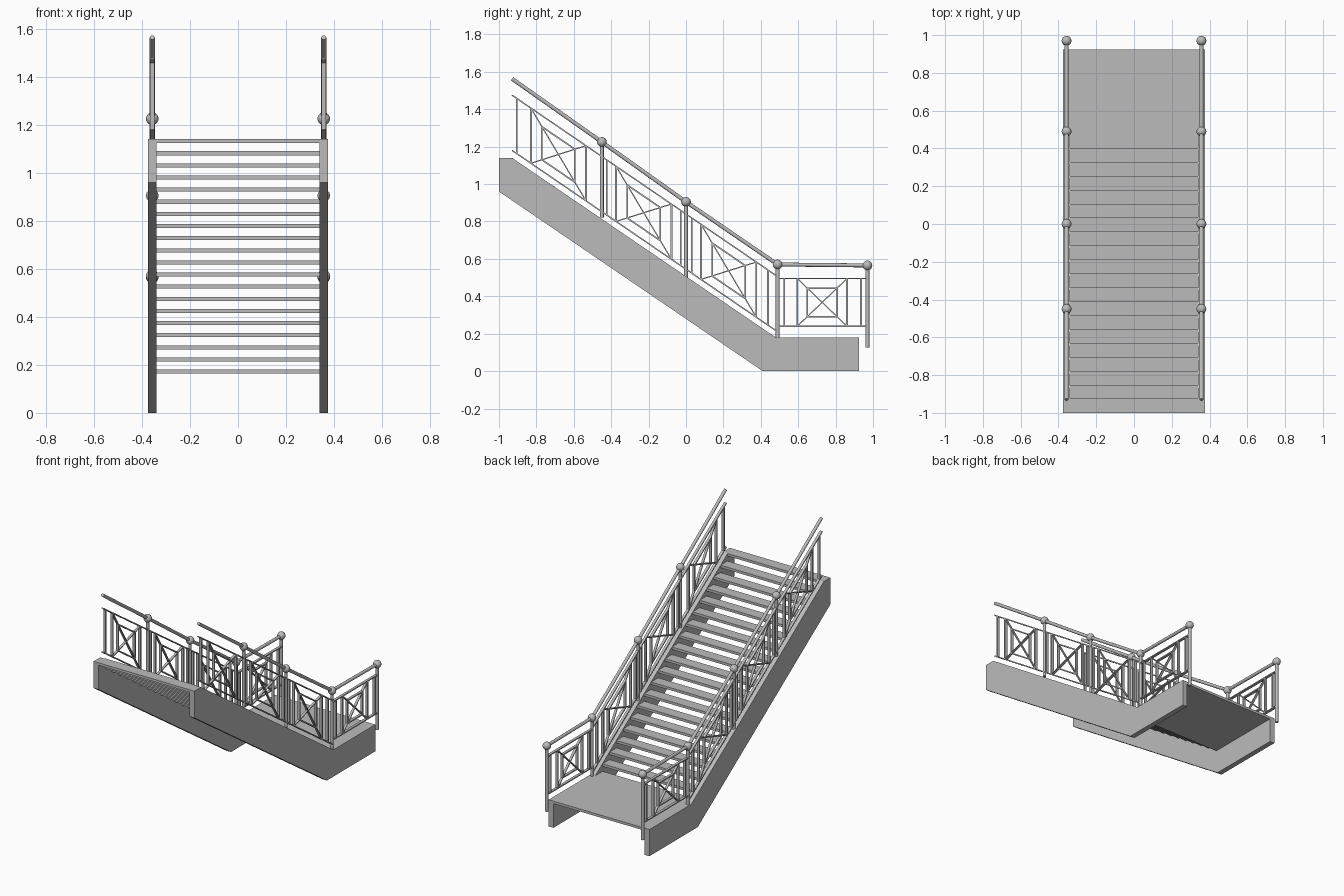
import bpy, bmesh, math
from mathutils import Vector, Matrix

cube = bpy.data.objects.get("Cube")
if cube:
    bpy.data.objects.remove(cube, do_unlink=True)

grey = bpy.data.materials.new("stair grey")
grey.use_nodes = True
grey.diffuse_color = (0.5, 0.5, 0.5, 1)
grey.node_tree.nodes["Principled BSDF"].inputs["Base Color"].default_value = (0.5, 0.5, 0.5, 1)

RAIL_X = 0.357     # centre plane of each railing
INNER_X = 0.34     # inside face of the stringers
OUTER_X = 0.375


def finish(name, bm, smooth=False):
    bmesh.ops.recalc_face_normals(bm, faces=bm.faces)
    mesh = bpy.data.meshes.new(name)
    bm.to_mesh(mesh)
    bm.free()
    mesh.materials.append(grey)
    ob = bpy.data.objects.new(name, mesh)
    bpy.context.collection.objects.link(ob)
    if smooth:
        bpy.ops.object.select_all(action='DESELECT')
        ob.select_set(True)
        bpy.context.view_layer.objects.active = ob
        bpy.ops.object.shade_smooth_by_angle(angle=math.radians(40))
    return ob


def add_box(bm, lo, hi):
    lo, hi = Vector(lo), Vector(hi)
    m = Matrix.Translation((lo + hi) / 2) @ Matrix.Diagonal((*(hi - lo), 1))
    bmesh.ops.create_cube(bm, size=1, matrix=m)


def add_bar(bm, x, a, b, thick, width=0.018):
    """Flat bar between two (y, z) points."""
    a, b = Vector((x, *a)), Vector((x, *b))
    d = b - a
    turn = Matrix.Rotation(math.atan2(d.z, d.y), 4, 'X')
    m = Matrix.Translation((a + b) / 2) @ turn @ Matrix.Diagonal((width, d.length, thick, 1))
    bmesh.ops.create_cube(bm, size=1, matrix=m)


def add_rod(bm, x, a, b, r):
    """Round rod between two (y, z) points."""
    a, b = Vector((x, *a)), Vector((x, *b))
    turn = (b - a).to_track_quat('Z', 'Y').to_matrix().to_4x4()
    bmesh.ops.create_cone(bm, cap_ends=True, segments=16, radius1=r, radius2=r,
                          depth=(b - a).length, matrix=Matrix.Translation((a + b) / 2) @ turn)


# Stringers
profile = [(-1, 0.96), (-1, 1.14), (-0.93, 1.14), (0.48, 0.18),
           (0.925, 0.18), (0.925, 0), (0.41, 0)]
for side, s in (("left", 1), ("right", -1)):
    bm = bmesh.new()
    face = bm.faces.new([bm.verts.new((s * INNER_X, y, z)) for y, z in profile])
    ext = bmesh.ops.extrude_face_region(bm, geom=[face])
    bmesh.ops.translate(bm, vec=(s * (OUTER_X - INNER_X), 0, 0),
                        verts=[v for v in ext["geom"] if isinstance(v, bmesh.types.BMVert)])
    finish(side + "_stringer", bm)

# Open treads and the landing
bm = bmesh.new()
for i in range(19):
    back = -0.925 + 0.0737 * i
    top = 1.14 - 0.0505 * i
    add_box(bm, (-INNER_X, back - 0.075, top - 0.017), (INNER_X, back, top))
finish("treads", bm)
bm = bmesh.new()
add_box(bm, (-INNER_X, 0.4, 0.163), (INNER_X, 0.925, 0.18))
finish("landing", bm)

# Railings: posts as (y, bottom, ball height)
posts = [(-0.45, 0.82, 1.225), (0, 0.5, 0.905), (0.49, 0.18, 0.57), (0.97, 0.125, 0.565)]


def slope_low(y):
    return 1.18 - 0.683 * (y + 0.93)


def flat_low(y):
    return 0.24


# Panels: centre, half width of frame, outer baluster spread, height, bottom line
panels = [(-0.682, 0.147, (-0.223,), 0.295, slope_low),
          (-0.226, 0.148, (-0.198, 0.198), 0.295, slope_low),
          (0.228, 0.148, (-0.198, 0.21), 0.295, slope_low),
          (0.728, 0.133, (-0.203, 0.208), 0.255, flat_low)]

for side, s in (("left", 1), ("right", -1)):
    x = s * RAIL_X
    bm = bmesh.new()
    for y, bottom, top in posts:
        add_rod(bm, x, (y, bottom), (y, top), 0.0105)
    finish(side + "_posts", bm, True)

    bm = bmesh.new()
    for y, bottom, top in posts:
        bmesh.ops.create_uvsphere(bm, u_segments=20, v_segments=12, radius=0.026,
                                  matrix=Matrix.Translation((x, y, top)))
    finish(side + "_post_balls", bm, True)

    bm = bmesh.new()
    path = [(-0.93, 1.563)] + [(y, top) for y, bottom, top in posts]
    for a, b in zip(path, path[1:]):
        add_rod(bm, x, a, b, 0.0105)
    finish(side + "_handrail", bm, True)

    # Upper and lower flat rails
    bm = bmesh.new()
    for y0, y1, h, low in ((-0.93, 0.49, 0.295, slope_low), (0.49, 0.97, 0.255, flat_low)):
        for lift in (0, h):
            add_bar(bm, x, (y0, low(y0) + lift), (y1, low(y1) + lift), 0.007)
    finish(side + "_flat_rails", bm)

    # Balusters with a crossed inner frame in each panel
    bm = bmesh.new()
    for mid, half, outer, h, low in panels:
        def at(u, v):
            y = mid + u
            return (y, low(y) + h * (0.5 + v / 2))
        for u in (-half, half, *outer):
            add_bar(bm, x, at(u, -1), at(u, 1), 0.009)
        add_bar(bm, x, at(-half, -1), at(half, 1), 0.006, 0.016)
        add_bar(bm, x, at(-half, 1), at(half, -1), 0.006, 0.016)
        k = 0.6
        ring = [at(u * half * k, v * k) for u, v in ((-1, -1), (1, -1), (1, 1), (-1, 1))]
        for a, b in zip(ring, ring[1:] + ring[:1]):
            add_bar(bm, x, a, b, 0.008)
    finish(side + "_balusters", bm)
